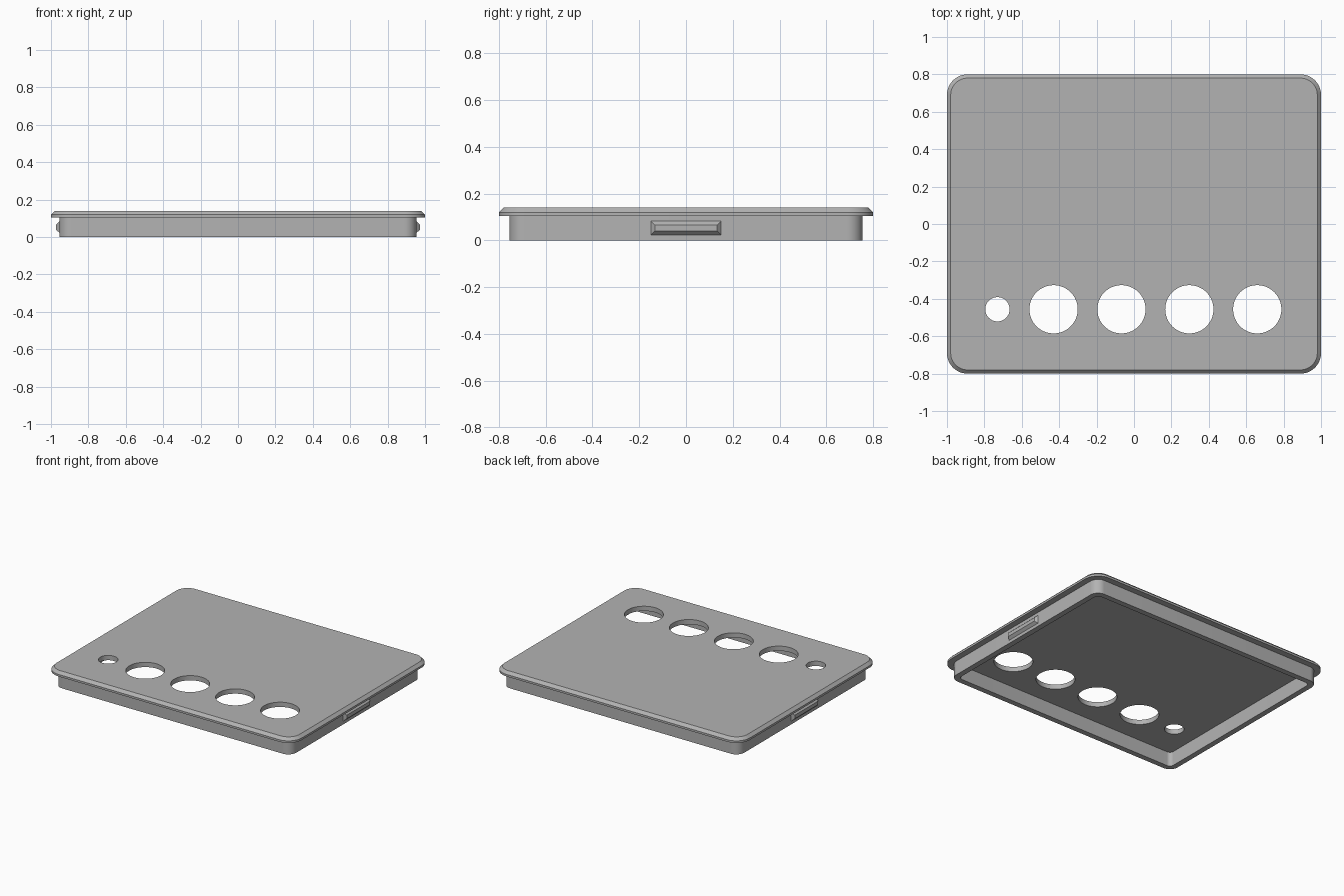
import bpy, bmesh, math

if "Cube" in bpy.data.objects:
    bpy.data.objects.remove(bpy.data.objects["Cube"], do_unlink=True)

grey = bpy.data.materials.new("plain grey")
grey.use_nodes = True
colour = (0.45, 0.45, 0.45, 1)
grey.diffuse_color = colour
grey.node_tree.nodes["Principled BSDF"].inputs["Base Color"].default_value = colour


def make_object(name, bm):
    bmesh.ops.recalc_face_normals(bm, faces=bm.faces)
    mesh = bpy.data.meshes.new(name)
    bm.to_mesh(mesh)
    bm.free()
    mesh.materials.append(grey)
    obj = bpy.data.objects.new(name, mesh)
    bpy.context.collection.objects.link(obj)
    return obj


def rounded_ring(bm, inset, radius, z, steps=12):
    """Rounded rectangle of vertices, inset from the lid outline."""
    hx, hy = 1 - inset - radius, 0.8 - inset - radius
    ring = []
    for quarter, (sx, sy) in enumerate([(1, 1), (-1, 1), (-1, -1), (1, -1)]):
        for i in range(steps + 1):
            a = (quarter + i / steps) * math.pi / 2
            ring.append(bm.verts.new((sx * hx + radius * math.cos(a),
                                      sy * hy + radius * math.sin(a), z)))
    return ring


def select_only(obj):
    bpy.ops.object.select_all(action='DESELECT')
    obj.select_set(True)
    bpy.context.view_layer.objects.active = obj


# Lid and hollow skirt: section from top edge, around the rim, to the ceiling
section = [  # inset, corner radius, height
    (0.02, 0.09, 0.14), (0, 0.11, 0.12), (0, 0.11, 0.105),
    (0.045, 0.065, 0.105), (0.045, 0.065, 0),
    (0.085, 0.03, 0), (0.085, 0.03, 0.105)]
bm = bmesh.new()
rings = [rounded_ring(bm, *row) for row in section]
for a, b in zip(rings, rings[1:]):
    for i in range(len(a)):
        j = (i + 1) % len(a)
        bm.faces.new((a[i], a[j], b[j], b[i]))
bm.faces.new(rings[0])
bm.faces.new(rings[-1])
lid = make_object("lid", bm)

# Round holes: one small, four large
bm = bmesh.new()
for x, r in [(-0.73, 0.065)] + [(-0.43 + 0.363 * i, 0.129) for i in range(4)]:
    made = bmesh.ops.create_cone(bm, cap_ends=True, segments=64, radius1=r, radius2=r, depth=0.2)
    bmesh.ops.translate(bm, verts=made["verts"], vec=(x, -0.456, 0.13))
cutter = make_object("hole_cutter", bm)
cutter.hide_render = True
cut = lid.modifiers.new("holes", 'BOOLEAN')
cut.operation = 'DIFFERENCE'
cut.solver = 'EXACT'
cut.object = cutter
select_only(lid)
bpy.ops.object.modifier_apply(modifier=cut.name)
bpy.data.objects.remove(cutter, do_unlink=True)
bpy.ops.object.shade_smooth_by_angle(angle=math.radians(30))

# Bevelled snap tab on each side of the skirt
for name, side in (("left_snap_tab", 1), ("right_snap_tab", -1)):
    bm = bmesh.new()
    loops = []
    for x, hy, hz in [(0.945, 0.15, 0.03), (0.955, 0.15, 0.03), (0.973, 0.133, 0.013)]:
        loops.append([bm.verts.new((side * x, sy * hy, 0.053 + sz * hz))
                      for sy, sz in [(-1, -1), (1, -1), (1, 1), (-1, 1)]])
    for a, b in zip(loops, loops[1:]):
        for i in range(4):
            j = (i + 1) % 4
            bm.faces.new((a[i], a[j], b[j], b[i]))
    bm.faces.new(loops[0])
    bm.faces.new(loops[-1])
    make_object(name, bm)
